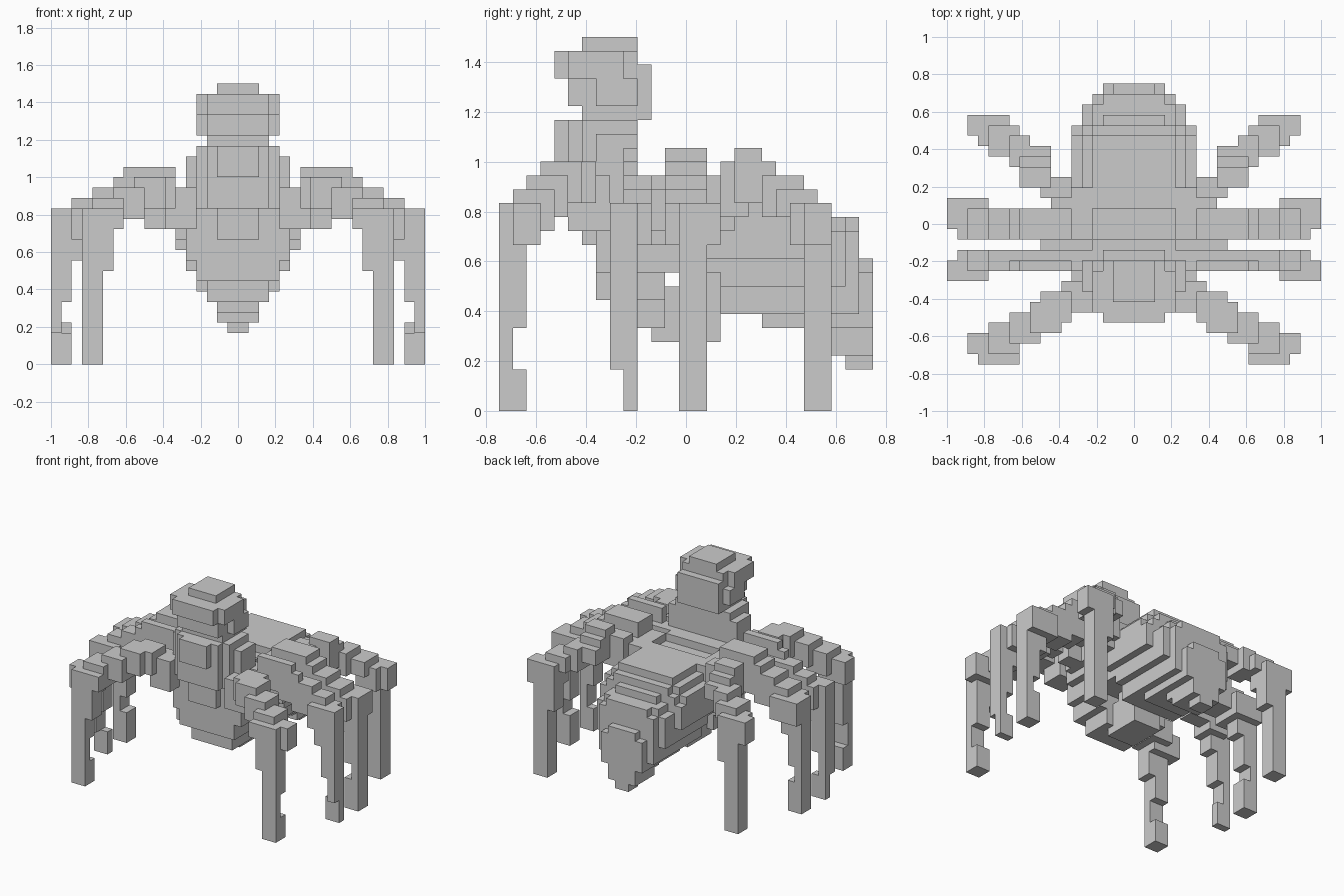
import bpy, bmesh

if "Cube" in bpy.data.objects:
    bpy.data.objects.remove(bpy.data.objects["Cube"])

V = 1 / 18          # voxel edge; Y index 0 is the front, 13.5 the centre
DIRS = [(1, 0, 0), (-1, 0, 0), (0, 1, 0), (0, -1, 0), (0, 0, 1), (0, 0, -1)]


def fill(boxes):
    """Cells covered by boxes (x0, x1, y0, y1, z0, z1)."""
    return {(x, y, z) for x0, x1, y0, y1, z0, z1 in boxes
            for x in range(x0, x1) for y in range(y0, y1) for z in range(z0, z1)}


def sym(boxes):
    """Boxes centred on x, given as (half_width, y0, y1, z0, z1)."""
    return fill([(-b[0], b[0], *b[1:]) for b in boxes])


def voxel_object(name, cells):
    """Build the outer skin of a set of cells."""
    bm = bmesh.new()
    verts = {}

    def vert(p):
        if p not in verts:
            verts[p] = bm.verts.new((p[0] * V, (p[1] - 13.5) * V, p[2] * V))
        return verts[p]

    for c in sorted(cells):
        for d in DIRS:
            if tuple(a + b for a, b in zip(c, d)) in cells:
                continue
            ax = [abs(k) for k in d].index(1)
            u, w = (ax + 1) % 3, (ax + 2) % 3
            loop = []
            for du, dw in ((0, 0), (1, 0), (1, 1), (0, 1)):
                p = list(c)
                p[ax] += max(d[ax], 0)
                p[u] += du
                p[w] += dw
                loop.append(vert(tuple(p)))
            bm.faces.new(loop if d[ax] > 0 else loop[::-1])
    bmesh.ops.dissolve_limit(bm, angle_limit=0.01, verts=bm.verts, edges=bm.edges)
    me = bpy.data.meshes.new(name)
    bm.to_mesh(me)
    bm.free()
    ob = bpy.data.objects.new(name, me)
    bpy.context.collection.objects.link(ob)


# Head with brow and cap
head = sym([(2, 6, 10, 26, 27), (3, 4, 6, 24, 26), (4, 5, 9, 24, 26), (3, 5, 10, 24, 26),
            (3, 5, 10, 22, 24), (4, 7, 10, 22, 24), (3, 9, 11, 21, 25), (3, 6, 10, 21, 22)])

# Upright torso with a chest panel
torso = sym([(2, 4, 6, 18, 21), (3, 5, 7, 15, 21), (4, 6, 10, 20, 21), (5, 7, 10, 14, 20),
             (4, 6, 7, 15, 20), (2, 6, 8, 12, 16)])

# Front body carrying the legs, tapering down to the belly
thorax = sym([(6, 8, 16, 12, 14), (5, 7, 12, 11, 15), (5, 7, 16, 10, 12),
              (5, 10, 14, 14, 16), (4, 10, 12, 14, 17),
              (4, 7, 12, 8, 10), (3, 8, 12, 6, 8), (2, 11, 16, 5, 9), (2, 13, 16, 7, 11)])

# Rounded rear body: slices (y0, y1, bottom, top, half width)
LIMIT = {3: 1, 4: 2, 5: 2, 6: 3, 7: 4, 8: 4, 9: 5, 10: 5}
abdomen = set()
for y0, y1, lo, hi, hw in [(14, 15, 10, 16, 5), (15, 16, 10, 17, 6), (16, 19, 7, 17, 6),
                           (19, 22, 6, 17, 6), (22, 23, 5, 16, 6), (23, 24, 4, 15, 5),
                           (24, 25, 4, 14, 5), (25, 26, 3, 14, 4), (26, 27, 3, 11, 3)]:
    c, h = (lo + hi) / 2, (hi - lo) / 2
    for z in range(lo, hi):
        t = (z + 0.5 - c) / h
        w = hw * (1 - abs(t) ** 3.5) ** (1 / 3.5) if t > 0 else hw
        abdomen |= sym([(min(round(w), LIMIT.get(z, 6)), y0, y1, z, z + 1)])

voxel_object("head_and_torso", head | torso)
voxel_object("thorax_and_abdomen", thorax | abdomen)

# Legs, described on the +x side
front = [(13, 15, 0, 2, 0, 3), (13, 15, 0, 1, 3, 6), (13, 15, 0, 2, 6, 9),
         (12, 15, 0, 2, 9, 13), (12, 15, 0, 3, 12, 15), (14, 16, 1, 3, 12, 15),
         (11, 14, 0, 3, 13, 15), (11, 14, 1, 4, 13, 16), (9, 12, 2, 5, 14, 17),
         (7, 10, 3, 6, 15, 18), (6, 9, 4, 7, 15, 18), (4, 7, 5, 8, 13, 17)]
rear = [(13, 15, 22, 24, 0, 9), (12, 15, 22, 24, 9, 13), (14, 16, 22, 24, 12, 15),
        (12, 15, 21, 24, 12, 15), (11, 14, 20, 23, 14, 16), (10, 12, 19, 22, 14, 17),
        (8, 11, 18, 21, 15, 17), (8, 11, 17, 20, 15, 18), (8, 11, 17, 19, 16, 19),
        (6, 9, 16, 18, 14, 18), (4, 8, 15, 17, 13, 17)]

# Sideways legs: shin (x0, x1, z0, z1), then the arched upper part
shin = [(17, 18, 3, 6), (16, 18, 6, 10), (15, 18, 10, 13), (14, 18, 12, 15)]
arch = [(14, 16, 13, 16), (11, 14, 13, 17), (9, 12, 14, 17), (6, 11, 15, 17), (4, 7, 13, 17)]
knee = [(9, 12, 16, 18), (6, 11, 16, 19)]


def along_y(parts, y0, y1):
    return [(x0, x1, y0, y1, z0, z1) for x0, x1, z0, z1 in parts]


mid_front = ([(16, 18, 9, 10, 0, 3), (14, 17, 9, 11, 12, 15), (4, 9, 10, 12, 13, 16)]
             + along_y(shin, 8, 10) + along_y(arch, 9, 11) + along_y(knee, 9, 10))
mid_rear = ([(16, 18, 13, 15, 0, 4), (14, 18, 14, 16, 12, 15), (14, 17, 12, 15, 12, 15)]
            + along_y(shin, 13, 15) + along_y(arch, 12, 15) + along_y(knee, 12, 15))

for name, boxes in [("front_leg", front), ("middle_front_leg", mid_front),
                    ("middle_rear_leg", mid_rear), ("rear_leg", rear)]:
    voxel_object(name + "_right", fill(boxes))
    voxel_object(name + "_left", fill([(-b[1], -b[0], *b[2:]) for b in boxes]))
